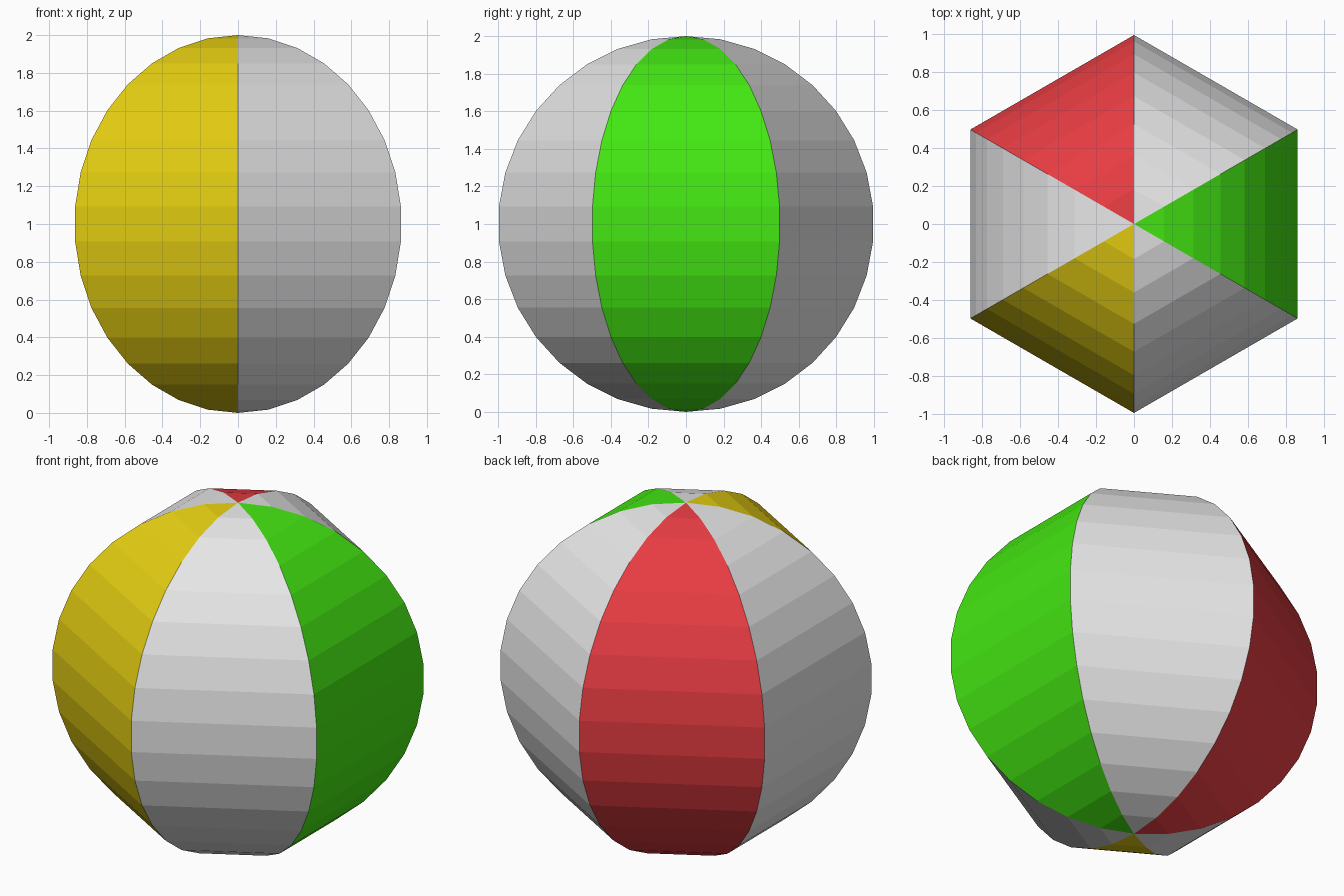
import bpy, bmesh, math, random
from mathutils import Vector

if "Cube" in bpy.data.objects:
    bpy.data.objects.remove(bpy.data.objects["Cube"])

RINGS, SIDES = 17, 6
CELLS = 42
random.seed(7)


def material(name, rgb):
    m = bpy.data.materials.new(name)
    m.diffuse_color = (*rgb, 1)
    m.use_nodes = True
    m.node_tree.nodes["Principled BSDF"].inputs["Base Color"].default_value = m.diffuse_color
    return m


mats = [material("white", (0.8, 0.8, 0.8)),
        material("red", (0.8, 0.046, 0.055)),
        material("gold", (0.8, 0.63, 0.006)),
        material("green", (0.057, 0.8, 0.006))]
# panel colour by sector, counter-clockwise from the +x facing panel
PANELS = [3, 0, 1, 0, 2, 0]


def make_ball():
    """Six-panel ball: a round profile swept around a hexagon."""
    bm = bmesh.new()
    bmesh.ops.create_uvsphere(bm, u_segments=SIDES, v_segments=RINGS, radius=1)
    # turn so that corners lie on the y axis
    corner = max(bm.verts, key=lambda v: v.co.xy.length).co
    turn = math.pi / 2 - math.atan2(corner.y, corner.x)
    c, s = math.cos(turn), math.sin(turn)
    for v in bm.verts:
        x, y, z = v.co
        v.co = (c * x - s * y, s * x + c * y, z + 1)
    for f in bm.faces:
        p = f.calc_center_median()
        f.material_index = PANELS[round(math.atan2(p.y, p.x) / (math.pi / 3)) % 6]
    return bm


def seed_point():
    while True:
        p = Vector([random.uniform(-1, 1) for _ in range(3)])
        if 0.35 < p.length < 0.95:
            return p + Vector((0, 0, 1))


# ball broken into tightly fitting shards (Voronoi cells)
whole = make_ball()
seeds = [seed_point() for _ in range(CELLS)]
for i, a in enumerate(seeds):
    bm = whole.copy()
    for b in sorted(seeds, key=lambda q: (q - a).length)[1:]:
        cut = bmesh.ops.bisect_plane(
            bm, geom=bm.verts[:] + bm.edges[:] + bm.faces[:], dist=1e-5,
            plane_co=(a + b) / 2, plane_no=b - a, clear_outer=True)
        rim = [e for e in cut["geom_cut"] if isinstance(e, bmesh.types.BMEdge)
               and e.is_boundary]
        if len(rim) > 2:
            for f in bmesh.ops.contextual_create(bm, geom=rim)["faces"]:
                f.material_index = 0
    bmesh.ops.recalc_face_normals(bm, faces=bm.faces[:])
    me = bpy.data.meshes.new(f"ball_shard_{i + 1}")
    bm.to_mesh(me)
    bm.free()
    for m in mats:
        me.materials.append(m)
    bpy.context.collection.objects.link(bpy.data.objects.new(me.name, me))
whole.free()
